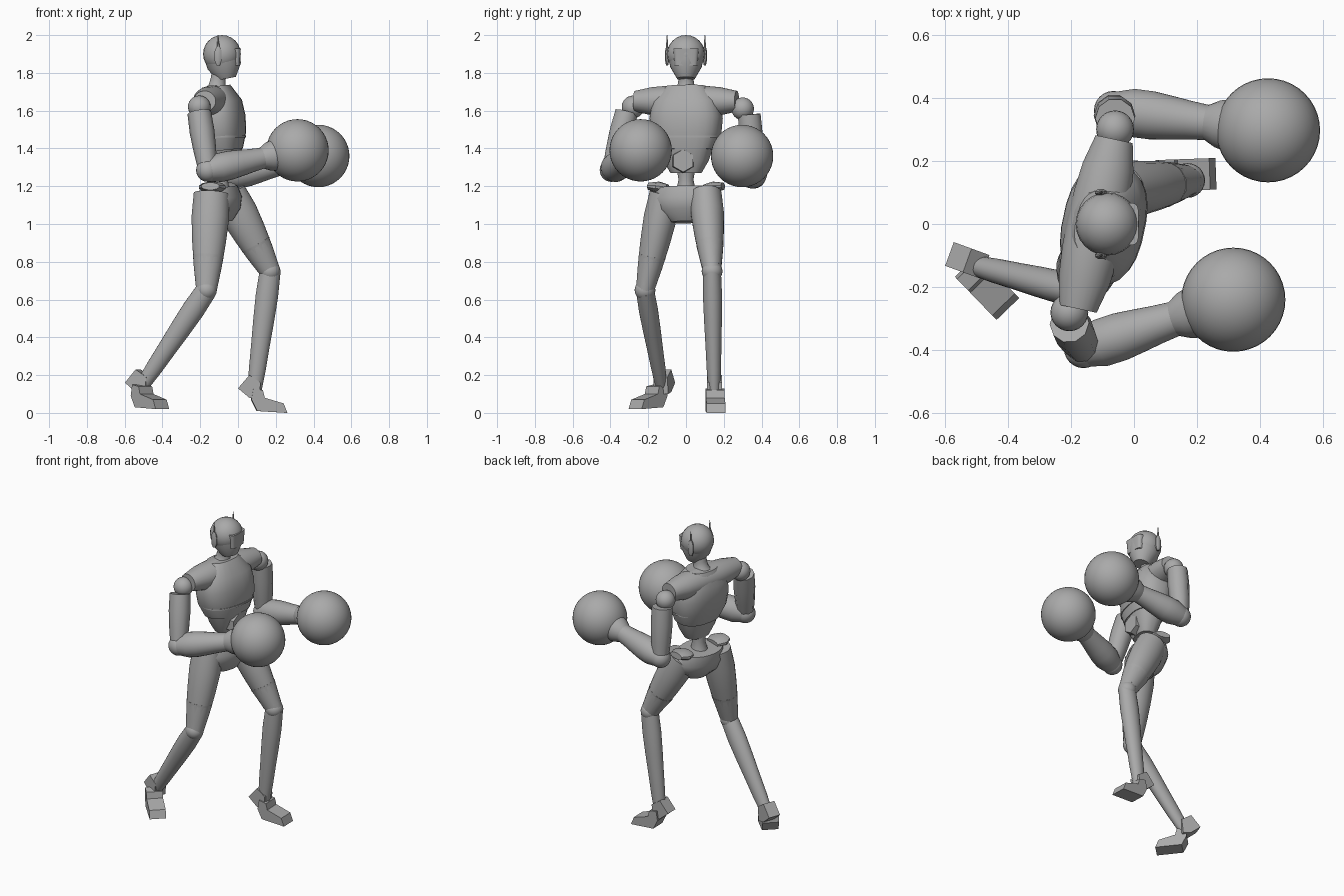
import bpy, bmesh, math
from mathutils import Vector, Matrix

cube = bpy.data.objects.get("Cube")
if cube:
    bpy.data.objects.remove(cube)

COLOR = (0.4, 0.4, 0.4, 1)
grey = bpy.data.materials.new("plain_grey")
grey.use_nodes = True
grey.diffuse_color = COLOR
grey.node_tree.nodes["Principled BSDF"].inputs["Base Color"].default_value = COLOR

FRONT = Vector((1, 0, 0))
UP = Vector((0, 0, 1))


def finish(name, bm, angle):
    bmesh.ops.recalc_face_normals(bm, faces=bm.faces)
    mesh = bpy.data.meshes.new(name)
    bm.to_mesh(mesh)
    bm.free()
    mesh.materials.append(grey)
    mesh.shade_smooth()
    mesh.set_sharp_from_angle(angle=math.radians(angle))
    part = bpy.data.objects.new(name, mesh)
    bpy.context.scene.collection.objects.link(part)


def bridge(bm, ring, other):
    count = len(ring)
    for i in range(count):
        j = (i + 1) % count
        bm.faces.new((ring[i], ring[j], other[j], other[i]))


def limb(name, start, end, radii, wide=1, ref=FRONT, sides=24, power=2):
    """Skin evenly spaced rounded sections along a bone and cap both ends."""
    start, end = Vector(start), Vector(end)
    along = (end - start).normalized()
    across = along.cross(ref).normalized()
    lift = across.cross(along)

    def rounded(value):
        return math.copysign(abs(value) ** (2 / power), value)

    bm = bmesh.new()
    rings = []
    for step, radius in enumerate(radii):
        centre = start.lerp(end, step / (len(radii) - 1))
        ring = []
        for i in range(sides):
            turn = math.tau * (i + 0.5) / sides
            offset = across * wide * rounded(math.cos(turn)) + lift * rounded(math.sin(turn))
            ring.append(bm.verts.new(centre + offset * radius))
        rings.append(ring)
    for ring, other in zip(rings, rings[1:]):
        bridge(bm, ring, other)
    bm.faces.new(rings[0])
    bm.faces.new(rings[-1])
    finish(name, bm, angle=40)


def ball(name, centre, radius, segments=24):
    bm = bmesh.new()
    bmesh.ops.create_uvsphere(bm, u_segments=segments, v_segments=segments // 2,
                              radius=radius, matrix=Matrix.Translation(centre))
    finish(name, bm, angle=40)


def prism(name, outline, origin, heading, half_width):
    """Extrude a (forward, height) outline sideways about a heading in degrees."""
    forward = Matrix.Rotation(math.radians(heading), 3, "Z") @ FRONT
    across = UP.cross(forward)
    bm = bmesh.new()
    left, right = [
        [bm.verts.new(Vector(origin) + forward * reach + UP * height + across * shift)
         for reach, height in outline]
        for shift in (half_width, -half_width)]
    bridge(bm, left, right)
    bm.faces.new(left)
    bm.faces.new(right)
    finish(name, bm, angle=25)


# Head: cranium, jaw, visor and neck
skull = Vector((-0.085, 0, 1.9))
ball("cranium", skull, 0.1)
limb("jaw", skull, (-0.06, 0, 1.77), (0.098, 0.09, 0.05), wide=0.95)
visor = skull + FRONT * 0.055
limb("visor", visor - UP * 0.06, visor + UP * 0.03, (0.04, 0.045), wide=1.5, power=5)
limb("neck", (-0.115, 0, 1.7), (-0.1, 0, 1.8), (0.07, 0.045, 0.04, 0.04))

# Ear pods, each with a thin antenna
for name, side in (("left", 1), ("right", -1)):
    ear = Vector((-0.105, side * 0.1, 1.84))
    tip = ear + UP * 0.1
    limb(name + "_ear", ear, tip, (0.01, 0.02, 0.02, 0.02, 0.01), wide=0.6, sides=8)
    limb(name + "_antenna", tip, tip + UP * 0.06, (0.007, 0.002), sides=6)

# Torso, turned slightly to its right
facing = Matrix.Rotation(math.radians(-12), 3, "Z") @ FRONT
leftward = UP.cross(facing)
chest = Vector((-0.08, 0, 1.39))
chest_top = Vector((-0.115, 0, 1.73))
limb("chest", chest, chest_top, (0.1, 0.125, 0.13, 0.12, 0.07),
     wide=1.5, ref=facing, power=2.5)
band = chest.lerp(chest_top, 0.2)
limb("chest_band", band, band + UP * 0.01, (0.122, 0.122), wide=1.5, ref=facing, power=2.5)
limb("belly", chest + UP * 0.01, chest - UP * 0.12, (0.095, 0.08, 0.055),
     wide=1.5, ref=facing, power=2.5)
yoke = Vector((-0.12, 0, 1.65))
limb("shoulder_yoke", yoke - leftward * 0.275, yoke + leftward * 0.275,
     (0.055, 0.075, 0.083, 0.085, 0.083, 0.075, 0.055), wide=1.1, ref=UP)
buckle = Vector((-0.06, -0.015, 1.335))
limb("belly_buckle", buckle, buckle + FRONT * 0.075, (0.065, 0.065, 0.06), ref=UP, sides=6)
limb("waist", (-0.1, 0, 1.1), (-0.09, 0, 1.3), (0.08, 0.055, 0.04, 0.05))

# Pelvis with raised hip corners
pelvis = Vector((-0.105, 0, 1.19))
limb("pelvis", (-0.08, 0, 1.01), pelvis, (0.05, 0.1, 0.115, 0.1), wide=1.6, ref=facing)
for name, side in (("left", leftward), ("right", -leftward)):
    hip = pelvis + side * 0.1
    limb(name + "_hip_corner", hip, hip + side * 0.1 + UP * 0.01,
         (0.02, 0.03, 0.02), wide=2.5, ref=UP, sides=12)

# Legs: thigh, knee sleeve, knee ball, shin and a foot with a heel spur
spur = [(0.06, 0.2), (0, 0.13), (0.06, 0.08), (0.11, 0.07), (0.12, 0.16)]
foot = [(0, 0.13), (0.05, 0.12), (0.06, 0.08), (0.16, 0.05), (0.18, 0), (0.02, 0.01), (-0.01, 0.07)]
legs = (
    dict(name="left", hip=(-0.05, 0.105, 1.16), knee=(0.17, 0.138, 0.75),
         ankle=(0.085, 0.15, 0.1), heel=(0, 0.15, 0), heel_turn=0,
         sole=(0.08, 0.153, 0), sole_turn=2),
    dict(name="right", hip=(-0.14, -0.11, 1.16), knee=(-0.167, -0.217, 0.65),
         ankle=(-0.51, -0.13, 0.14), heel=(-0.585, -0.095, 0.03), heel_turn=-20,
         sole=(-0.525, -0.14, 0.02), sole_turn=-46),
)
for leg in legs:
    name = leg["name"]
    hip, knee = Vector(leg["hip"]), Vector(leg["knee"])
    limb(name + "_thigh", hip, knee, (0.095, 0.1, 0.09, 0.075, 0.055), wide=0.88)
    limb(name + "_knee_sleeve", hip.lerp(knee, 0.65), hip.lerp(knee, 0.95),
         (0.084, 0.07, 0.06), wide=0.88, sides=12)
    ball(name + "_knee", knee, 0.055)
    limb(name + "_shin", knee, leg["ankle"], (0.056, 0.06, 0.056, 0.05, 0.045, 0.036), wide=0.85)
    prism(name + "_heel", spur, leg["heel"], leg["heel_turn"], 0.04)
    prism(name + "_foot", foot, leg["sole"], leg["sole_turn"], 0.05)

# Arms: shoulder ball, upper arm, elbow, forearm, flared cuff and round glove
arms = (
    dict(name="left", shoulder=(-0.06, 0.3, 1.61), elbow=(-0.065, 0.36, 1.25),
         glove=(0.425, 0.297, 1.36)),
    dict(name="right", shoulder=(-0.205, -0.28, 1.62), elbow=(-0.16, -0.395, 1.285),
         glove=(0.315, -0.24, 1.39)),
)
for arm in arms:
    name = arm["name"]
    shoulder, elbow, glove = (Vector(arm[key]) for key in ("shoulder", "elbow", "glove"))
    ball(name + "_shoulder", shoulder, 0.06)
    outward = Vector((0, math.copysign(0.035, shoulder.y), -0.03))
    limb(name + "_upper_arm", shoulder + outward, elbow, (0.063, 0.066, 0.06, 0.05), sides=10)
    ball(name + "_elbow", elbow, 0.062)
    limb(name + "_forearm", elbow, elbow.lerp(glove, 0.61),
         (0.06, 0.077, 0.077, 0.07, 0.062, 0.056), ref=UP)
    limb(name + "_cuff", elbow.lerp(glove, 0.6), elbow.lerp(glove, 0.75),
         (0.055, 0.075, 0.085), ref=UP)
    ball(name + "_glove", glove, 0.165, segments=40)
